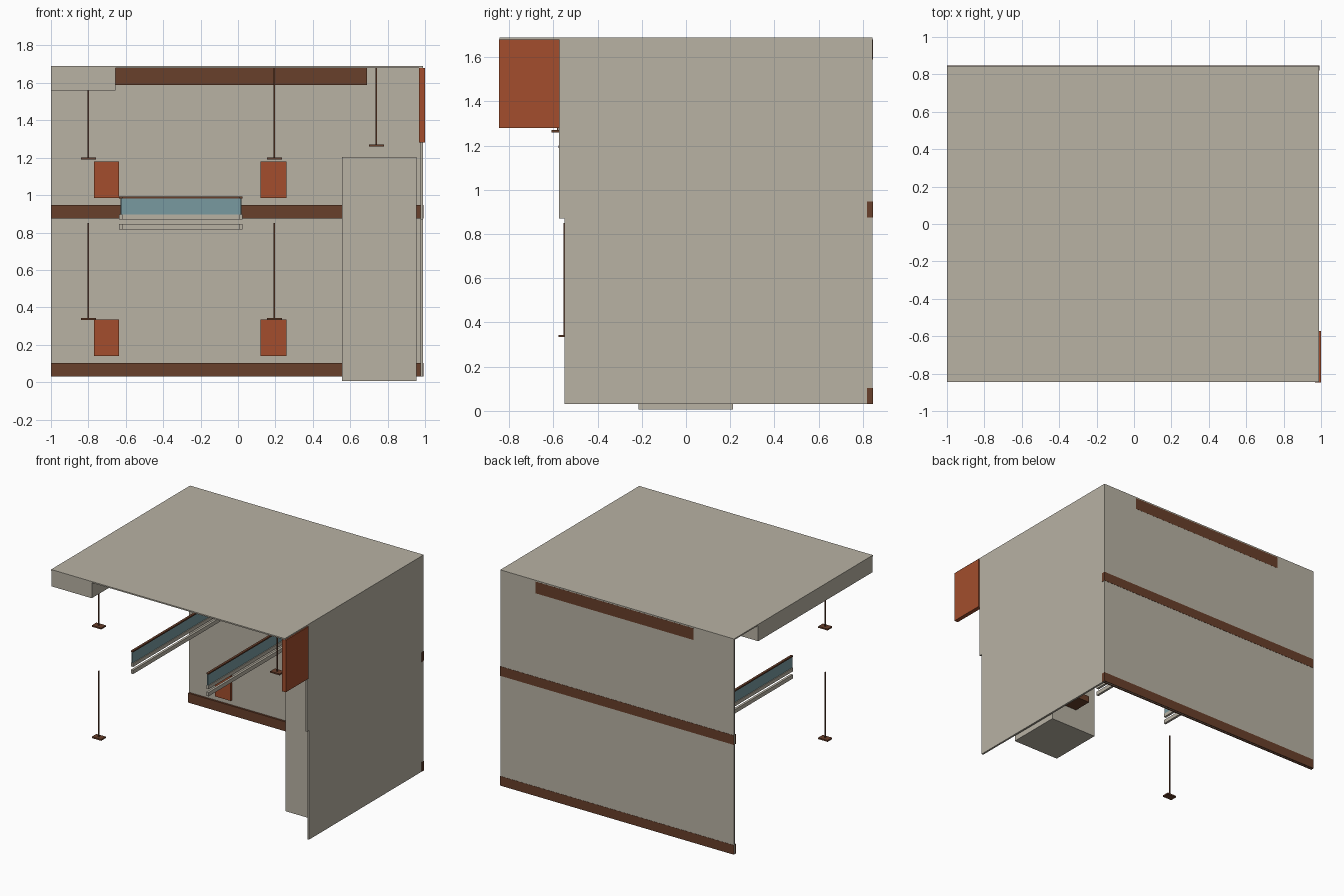
import bpy

if "Cube" in bpy.data.objects:
    bpy.data.objects.remove(bpy.data.objects["Cube"])


def material(name, rgb):
    m = bpy.data.materials.new(name)
    m.diffuse_color = (*rgb, 1.0)
    m.use_nodes = True
    m.node_tree.nodes["Principled BSDF"].inputs["Base Color"].default_value = m.diffuse_color
    return m


BEIGE = material("warm beige", (0.479, 0.445, 0.371))
BROWN = material("dark brown wood", (0.138, 0.050, 0.024))
ORANGE = material("rust orange", (0.366, 0.076, 0.026))
GLASS = material("blue grey glass", (0.188, 0.323, 0.352))


def box(name, x, y, z, mat):
    """Box from (min, max) ranges."""
    sx, sy, sz = [(a, b) for a, b in (x, y, z)]
    verts = [(i, j, k) for i in sx for j in sy for k in sz]
    faces = [(0, 1, 3, 2), (4, 6, 7, 5), (0, 4, 5, 1),
             (2, 3, 7, 6), (0, 2, 6, 4), (1, 5, 7, 3)]
    me = bpy.data.meshes.new(name)
    me.from_pydata(verts, [], faces)
    me.materials.append(mat)
    ob = bpy.data.objects.new(name, me)
    bpy.context.collection.objects.link(ob)
    return ob


# Roof and the dropped ceiling box under its left side
box("roof", (-1, 0.99), (-0.845, 0.845), (1.68, 1.69), BEIGE)
box("ceiling_box", (-1, -0.655), (-0.843, 0.55), (1.56, 1.68), BEIGE)

# Walls, lower and upper storey
box("back_wall_lower", (-1, 0.975), (0.835, 0.845), (0.03, 0.80), BEIGE)
box("back_wall_upper", (-1, 0.975), (0.835, 0.845), (0.80, 1.68), BEIGE)
box("right_wall_lower", (0.975, 0.99), (-0.55, 0.845), (0.03, 0.87), BEIGE)
box("right_wall_upper", (0.975, 0.99), (-0.575, 0.845), (0.87, 1.68), BEIGE)

# Wooden strips along the back wall, showing on both sides
for name, z in (("strip_lower", (0.03, 0.103)), ("strip_upper", (0.875, 0.948))):
    box(name, (-1, 0.991), (0.82, 0.8465), z, BROWN)
box("vent_strip", (-0.655, 0.69), (0.82, 0.8455), (1.59, 1.68), BROWN)

# Square column with a small step behind it
box("column", (0.555, 0.955), (-0.215, 0.212), (0.005, 1.205), BEIGE)
box("column_step", (0.73, 0.87), (0.21, 0.36), (0.16, 0.21), BROWN)

# Orange panels on the back wall and the sign panel at the front corner
for level, z in (("lower", (0.14, 0.335)), ("upper", (0.985, 1.18))):
    for side, x in (("left", (-0.77, -0.635)), ("right", (0.12, 0.26))):
        box(f"wall_panel_{level}_{side}", x, (0.818, 0.836), z, ORANGE)
box("corner_sign", (0.968, 1.0), (-0.847, -0.573), (1.28, 1.68), ORANGE)


# Hanging plates on thin rods
def hanger(name, x, y, bottom, top):
    box(name + "_plate", (x - 0.04, x + 0.04), (y - 0.028, y + 0.028),
        (bottom, bottom + 0.011), BROWN)
    box(name + "_rod", (x - 0.004, x + 0.004), (y - 0.004, y + 0.004),
        (bottom + 0.011, top), BROWN)


hanger("hanger_low_left", -0.8, -0.55, 0.333, 0.85)
hanger("hanger_low_right", 0.195, 0.55, 0.333, 0.85)
hanger("hanger_high_left", -0.8, -0.55, 1.19, 1.56)
hanger("hanger_high_middle", 0.195, 0.55, 1.19, 1.68)
hanger("hanger_high_right", 0.74, -0.58, 1.26, 1.68)

# U-shaped railing: two sides and the back, in four stacked layers
layers = (("beam_lower", (0.815, 0.845), 0.018, BEIGE),
          ("beam_upper", (0.87, 0.897), 0.018, BEIGE),
          ("glass", (0.897, 0.982), 0.006, GLASS),
          ("handrail", (0.982, 0.992), 0.018, BROWN))
X0, X1, Y0, Y1 = -0.626, 0.016, -0.395, 0.69
for name, z, w, mat in layers:
    h = w / 2
    box("rail_left_" + name, (X0 - h, X0 + h), (Y0, Y1 + h), z, mat)
    box("rail_right_" + name, (X1 - h, X1 + h), (Y0, Y1 + h), z, mat)
    box("rail_back_" + name, (X0 + h, X1 - h), (Y1 - h, Y1 + h), z, mat)
